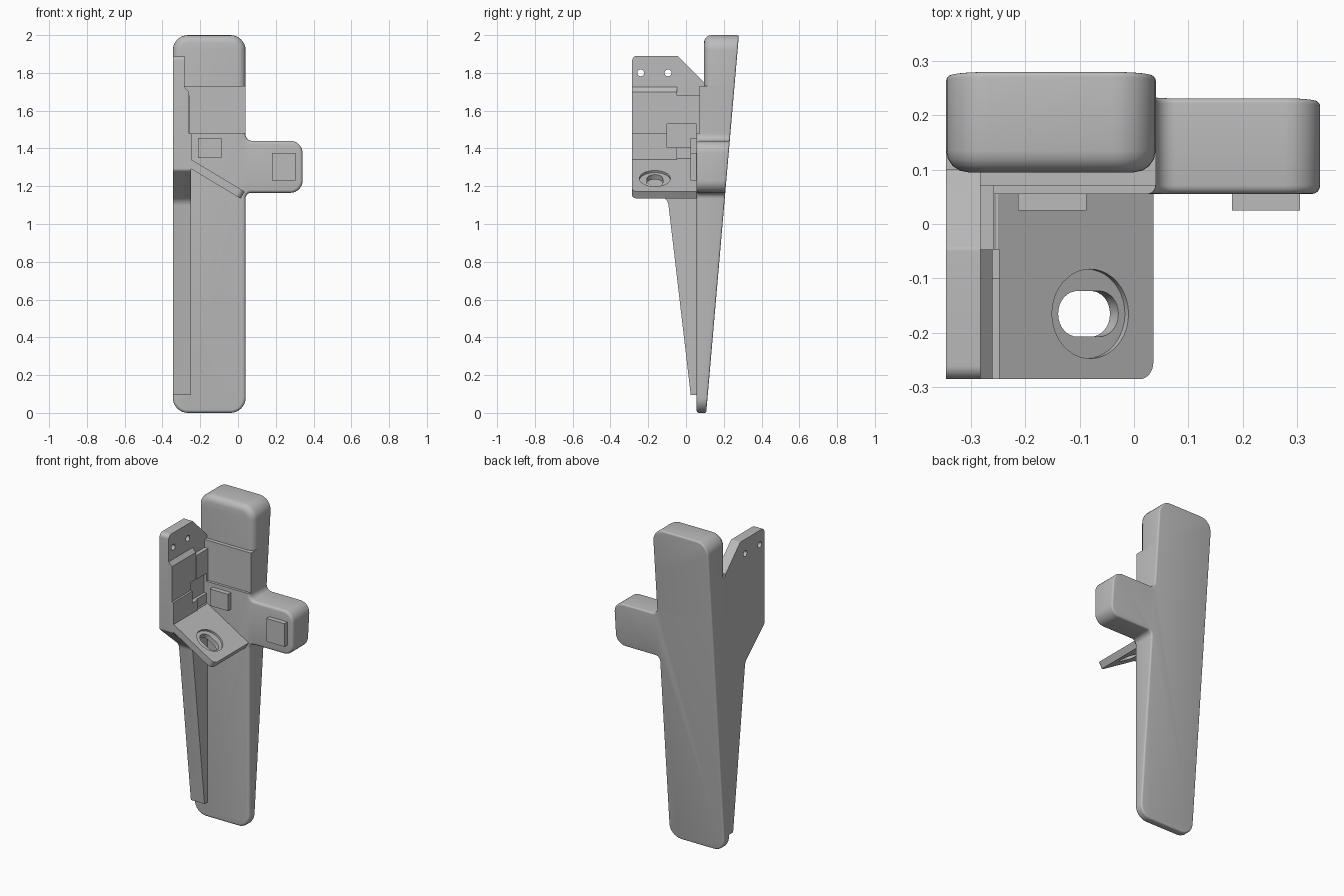
import bpy, bmesh, math
from mathutils import Vector

if "Cube" in bpy.data.objects:
    bpy.data.objects.remove(bpy.data.objects["Cube"], do_unlink=True)

grey = bpy.data.materials.new("plain grey")
grey.use_nodes = True
grey.diffuse_color = (0.5, 0.5, 0.5, 1)
grey.node_tree.nodes["Principled BSDF"].inputs["Base Color"].default_value = (0.5, 0.5, 0.5, 1)


def rounded(corners, steps=8):
    """Outline from (a, b, radius) corners, each filleted by its radius."""
    out = []
    for i, (a, b, r) in enumerate(corners):
        p = Vector((a, b))
        if not r:
            out.append(p)
            continue
        u = (Vector(corners[i - 1][:2]) - p).normalized()
        v = (Vector(corners[(i + 1) % len(corners)][:2]) - p).normalized()
        half = u.angle(v) / 2
        centre = p + (u + v).normalized() * r / math.sin(half)
        start, end = p + u * r / math.tan(half) - centre, p + v * r / math.tan(half) - centre
        sweep = math.pi - 2 * half
        for k in range(steps + 1):
            t = k / steps
            out.append(centre + (start * math.sin((1 - t) * sweep)
                                 + end * math.sin(t * sweep)) / math.sin(sweep))
    return out


def prism(name, outline, near, far, bevels=(0, 0), seams=()):
    """Solid between two copies of an outline; rims are bevelled except at seam heights."""
    bm = bmesh.new()
    a = [bm.verts.new(near(*p)) for p in outline]
    b = [bm.verts.new(far(*p)) for p in outline]
    caps = [bm.faces.new(a), bm.faces.new(b)]
    for i in range(len(a)):
        j = (i + 1) % len(a)
        bm.faces.new((a[i], a[j], b[j], b[i]))
    bmesh.ops.recalc_face_normals(bm, faces=bm.faces)
    rims = [[e for e in cap.edges
             if not any(all(abs(v.co.z - s) < 1e-4 for v in e.verts) for s in seams)]
            for cap in caps]
    for rim, width in zip(rims, bevels):
        if width:
            bmesh.ops.bevel(bm, geom=rim, offset=width, offset_type='OFFSET',
                            segments=4, profile=0.5, affect='EDGES', clamp_overlap=True)
    mesh = bpy.data.meshes.new(name)
    bm.to_mesh(mesh)
    bm.free()
    mesh.materials.append(grey)
    obj = bpy.data.objects.new(name, mesh)
    bpy.context.collection.objects.link(obj)
    return obj


def along_x(x):
    return lambda y, z: (x, y, z)


def along_y(y):
    return lambda x, z: (x, y, z)


def back(x, z):
    return (x, 0.107 + 0.0865 * z, z)


def box(a0, a1, b0, b1):
    return [(a0, b0), (a1, b0), (a1, b1), (a0, b1)]


def disc(a, b, r, n=40):
    return [(a + r * math.cos(k * math.tau / n), b + r * math.sin(k * math.tau / n)) for k in range(n)]


def cut(targets, cutter):
    cutter.hide_render = True
    for obj in targets:
        mod = obj.modifiers.new("cut", 'BOOLEAN')
        mod.operation, mod.object, mod.solver = 'DIFFERENCE', cutter, 'EXACT'
        bpy.context.view_layer.objects.active = obj
        bpy.ops.object.modifier_apply(modifier=mod.name)
    bpy.data.objects.remove(cutter, do_unlink=True)


L, R = -0.345, 0.04      # sides of the long blade
STEP, SHELF_TOP = 1.73, 1.48

# Long tapering blade with its side arm, then the two set-back upper sections
lower = rounded([(L, 0, 0.08), (R, 0, 0.08), (R, 1.165, 0.03), (0.342, 1.165, 0.065),
                 (0.342, 1.44, 0.065), (R, 1.44, 0.035), (R, SHELF_TOP, 0), (L, SHELF_TOP, 0)])
body = [prism("blade_and_arm", lower, along_y(0.055), back, (0.016, 0.01), (SHELF_TOP,)),
        prism("blade_recess", box(L, R, SHELF_TOP, STEP), along_y(0.071), back,
              (0, 0.01), (SHELF_TOP, STEP)),
        prism("blade_head", rounded([(L, STEP, 0), (R, STEP, 0), (R, 2, 0.08), (L, 2, 0.08)]),
              along_y(0.095), back, (0.04, 0.01), (STEP,))]

# Square contact pads
for name, area in (("centre_pad", (-0.213, -0.087, 1.35, 1.455)),
                   ("arm_pad", (0.18, 0.305, 1.23, 1.375))):
    prism(name, box(*area), along_y(0.025), along_y(0.06))

# Side plate with its long tapering rib
plate_outline = rounded([(-0.285, 1.89, 0.025), (-0.285, 1.285, 0.02), (-0.095, 1.12, 0.06),
                         (0.025, 0.095, 0), (0.075, 0.095, 0), (0.075, 1.6, 0),
                         (0.1, 1.6, 0), (0.1, 1.745, 0), (-0.045, 1.89, 0.01)])
plate = prism("side_plate", plate_outline, along_x(L), along_x(-0.282))
for y in (-0.24, -0.095):
    cut([plate], prism("hole_cutter", disc(y, 1.8, 0.018), along_x(-0.4), along_x(-0.2)))

# Thicker layers on the inside of the plate
rib_outline = rounded([(-0.285, 1.345, 0), (-0.285, 1.285, 0.02), (-0.095, 1.12, 0.06),
                       (0.025, 0.095, 0), (0.06, 0.095, 0), (0.06, 1.345, 0)])
prism("rib", rib_outline, along_x(-0.285), along_x(-0.25))
front_layer = prism("front_wall_layer",
                    [(-0.3, 1.725), (-0.282, 1.725), (-0.26, 1.7), (-0.26, SHELF_TOP),
                     (-0.247, SHELF_TOP), (-0.247, 1.34), (-0.3, 1.34)],
                    along_y(-0.285), along_y(-0.047))
rear_layer = prism("rear_wall_layer", box(-0.3, -0.257, 1.34, 1.68),
                   along_y(-0.047), along_y(0.075))
cut([front_layer, rear_layer],
    prism("pocket_cutter", box(-0.1, 0.055, 1.405, 1.53), along_x(-0.275), along_x(-0.2)))

# Sloping shelf with a countersunk slot
TILT = math.radians(31)


def on_shelf(depth):
    c, s = math.cos(TILT), math.sin(TILT)
    return lambda u, y: (-0.25 + u * c - depth * s, y, 1.343 - u * s - depth * c)


shelf = prism("sloping_shelf",
              rounded([(-0.02, -0.285, 0), (0.333, -0.285, 0.03), (0.333, 0.06, 0), (-0.02, 0.06, 0)]),
              on_shelf(0), on_shelf(0.043))
cut([shelf], prism("countersink_cutter", disc(0.198, -0.165, 0.082), on_shelf(-0.05), on_shelf(0.013)))
slot = rounded([(0.137, -0.207, 0.0415), (0.266, -0.207, 0.0415),
                (0.266, -0.123, 0.0415), (0.137, -0.123, 0.0415)])
cut([shelf], prism("slot_cutter", slot, on_shelf(-0.05), on_shelf(0.1)))

# Soft shading on the rounded rims, sharp edges kept
bpy.ops.object.select_all(action='DESELECT')
for obj in body + [plate, shelf]:
    obj.select_set(True)
    bpy.context.view_layer.objects.active = obj
bpy.ops.object.shade_smooth_by_angle(angle=math.radians(30))
